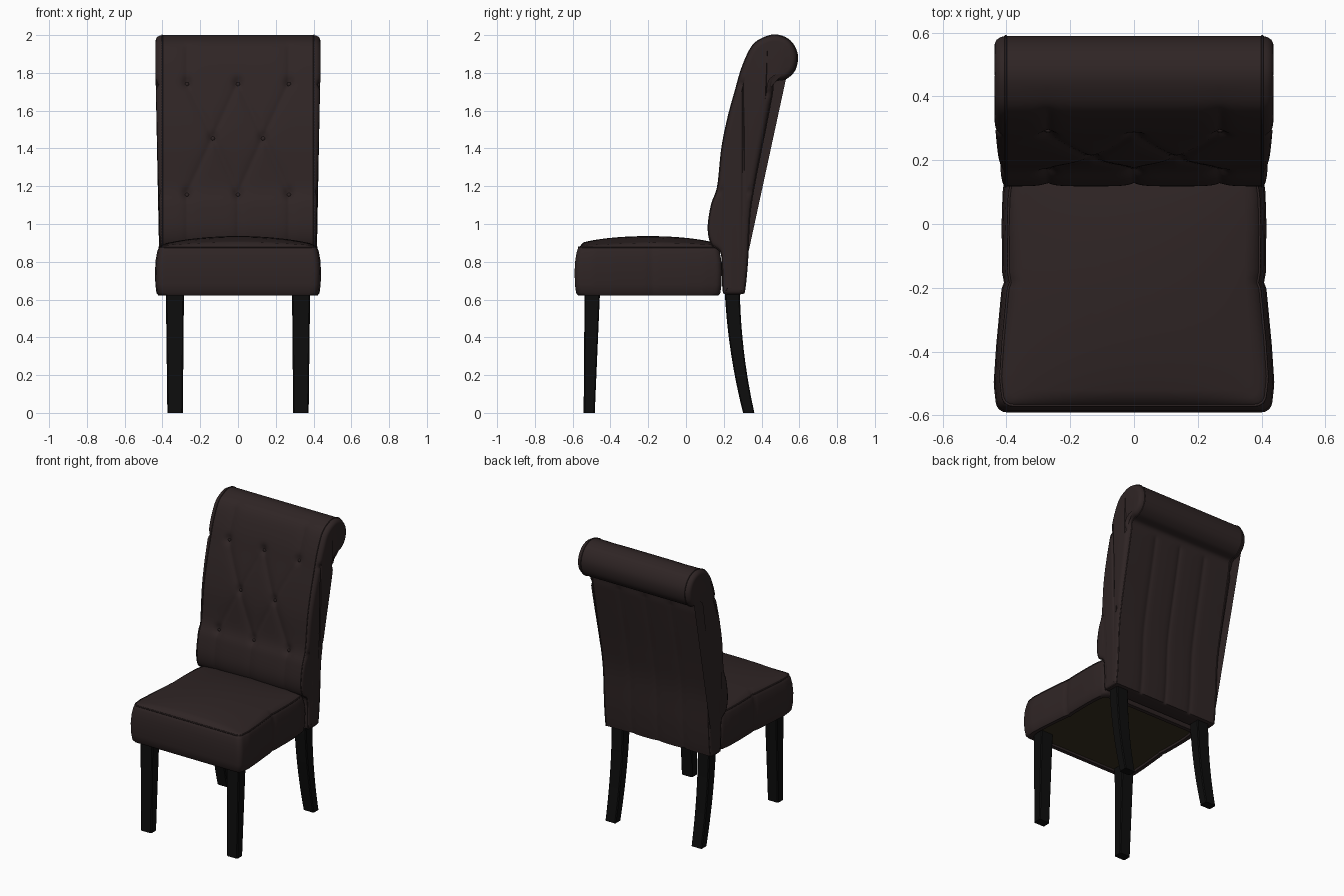
import bpy, bmesh, math
from mathutils import Vector

if "Cube" in bpy.data.objects:
    bpy.data.objects.remove(bpy.data.objects["Cube"])


def material(name, rgb):
    m = bpy.data.materials.new(name)
    m.diffuse_color = (*rgb, 1)
    m.use_nodes = True
    m.node_tree.nodes["Principled BSDF"].inputs["Base Color"].default_value = m.diffuse_color
    return m


LEATHER = material("dark_brown_leather", (0.028, 0.018, 0.018))
WOOD = material("black_wood", (0.004, 0.004, 0.004))
LINING = material("olive_lining", (0.040, 0.031, 0.014))


def finish(bm, name, mats, angle=40):
    bmesh.ops.recalc_face_normals(bm, faces=bm.faces[:])
    me = bpy.data.meshes.new(name)
    bm.to_mesh(me)
    bm.free()
    ob = bpy.data.objects.new(name, me)
    bpy.context.collection.objects.link(ob)
    for m in mats:
        me.materials.append(m)
    bpy.ops.object.select_all(action='DESELECT')
    ob.select_set(True)
    bpy.context.view_layer.objects.active = ob
    bpy.ops.object.shade_smooth_by_angle(angle=math.radians(angle))
    return ob


def bridge(bm, a, b):
    n = len(a)
    return [bm.faces.new((a[i], a[(i + 1) % n], b[(i + 1) % n], b[i])) for i in range(n)]


def lerp(table, v):
    if v <= table[0][0]:
        return table[0][1]
    for (a, fa), (b, fb) in zip(table, table[1:]):
        if v <= b:
            return fa + (fb - fa) * (v - a) / (b - a)
    return table[-1][1]


def smooth_loop(pts, count):
    # closed Catmull-Rom curve, resampled evenly
    dense, n = [], len(pts)
    for i in range(n):
        p0, p1, p2, p3 = (Vector(pts[(i + k - 1) % n]) for k in range(4))
        for s in range(16):
            t = s / 16
            dense.append(0.5 * (2 * p1 + (p2 - p0) * t + (2 * p0 - 5 * p1 + 4 * p2 - p3) * t * t
                                + (3 * p1 - p0 - 3 * p2 + p3) * t ** 3))
    dense.append(dense[0])
    lens = [0]
    for a, b in zip(dense, dense[1:]):
        lens.append(lens[-1] + (b - a).length)
    out, j = [], 0
    for i in range(count):
        d = lens[-1] * i / count
        while lens[j + 1] < d:
            j += 1
        out.append(dense[j].lerp(dense[j + 1], (d - lens[j]) / (lens[j + 1] - lens[j])))
    return out


def welt(name, pts, radius=0.004):
    # thin sewn piping along a closed path
    cu = bpy.data.curves.new(name, 'CURVE')
    cu.dimensions = '3D'
    cu.bevel_depth = radius
    cu.bevel_resolution = 1
    sp = cu.splines.new('POLY')
    sp.points.add(len(pts) - 1)
    for p, c in zip(sp.points, pts):
        p.co = (*c, 1)
    sp.use_cyclic_u = True
    cu.materials.append(LEATHER)
    ob = bpy.data.objects.new(name, cu)
    bpy.context.collection.objects.link(ob)
    bpy.ops.object.select_all(action='DESELECT')
    ob.select_set(True)
    bpy.context.view_layer.objects.active = ob
    bpy.ops.object.convert(target='MESH')


# --- scroll backrest: side profile (y, z), up the front and down the rear
PROFILE = [(.197, .645), (.193, .75), (.185, .85), (.135, .895), (.118, .98), (.135, 1.1), (.168, 1.2),
           (.19, 1.4), (.222, 1.56), (.26, 1.7), (.298, 1.83), (.35, 1.94), (.41, 1.985), (.48, 2.0),
           (.55, 1.97), (.588, 1.9), (.578, 1.82), (.53, 1.77), (.468, 1.752), (.455, 1.68), (.42, 1.5),
           (.37, 1.25), (.338, 1.05), (.325, .8), (.31, .65), (.295, .632), (.21, .632)]
loop = smooth_loop(PROFILE, 200)
N = len(loop)
inward = []
for i in range(N):
    t = (loop[(i + 1) % N] - loop[i - 1]).normalized()
    inward.append(Vector((t.y, -t.x)))

# tufting: buttons and the creases joining them
BUTTONS = [(x, z) for z in (1.75, 1.165) for x in (-.27, 0, .27)] + [(-.133, 1.46), (.133, 1.46)]
CREASES = [((s * .133, 1.46), (s * x, z)) for s in (-1, 1) for x in (0, .27) for z in (1.75, 1.165)]
CREASES += [((x, 1.165), (x, .9)) for x in (-.27, 0, .27)]
CREASES += [((x, 1.75), (x, 1.93)) for x in (-.27, .27)]


def seg_dist(p, a, b):
    a, b = Vector(a), Vector(b)
    t = max(0, min(1, (p - a).dot(b - a) / (b - a).length_squared))
    return (p - a - (b - a) * t).length


def dent(x, z, nrm):
    p = Vector((x, z))
    if nrm.x > .3 and z > .88:        # tufted front
        d = min(seg_dist(p, a, b) for a, b in CREASES)
        k = min((p - Vector(b)).length for b in BUTTONS)
        return .011 * math.exp(-d / .022) + .016 * math.exp(-(k / .025) ** 2)
    if nrm.x < -.5 and z < 1.72:      # channelled rear
        d = min(abs(x - c) for c in (-.2, 0, .2))
        return .008 * math.exp(-d / .02)
    return 0


HALF, COLS = .402, 90
bm = bmesh.new()
rings = []
for c in range(COLS + 1):
    x = -HALF + 2 * HALF * c / COLS
    ring = []
    for p, n in zip(loop, inward):
        q = p + n * dent(x, p.y, n)
        ring.append(bm.verts.new((x, q.x, q.y)))
    rings.append(ring)
for a, b in zip(rings, rings[1:]):
    bridge(bm, a, b)

# padded side panels, pinched at two cross seams
for s, edge in ((-1, rings[0]), (1, rings[-1])):
    prev = edge
    for inset, rise in ((.004, .45), (.012, .8), (.022, .95), (.032, 1)):
        ring = []
        for p, n in zip(loop, inward):
            q = p + n * inset
            b = lerp([(.64, .012), (1.0, .013), (1.3, .022), (1.85, .036), (2, .034)], q.y)
            seam = min(abs(q.y - 1.17), abs(q.y - 1.72 + .35 * (q.x - .35)))
            b *= 1 - .45 * math.exp(-(seam / .018) ** 2)
            ring.append(bm.verts.new((s * (HALF + b * rise), q.x, q.y)))
        bridge(bm, prev, ring)
        prev = ring
    cap = bm.faces.new(prev)
    bmesh.ops.triangulate(bm, faces=[cap])
finish(bm, "backrest", [LEATHER], 50)
for s, side in ((-1, "left"), (1, "right")):
    welt("backrest_welt_" + side, [(s * HALF, p.x, p.y) for p in loop])

# upholstery buttons on the front of the backrest
bm = bmesh.new()
for x, z in BUTTONS:
    i = min((k for k in range(N) if inward[k].x > .3), key=lambda k: abs(loop[k].y - z))
    q = loop[i] + inward[i] * .022
    new = bmesh.ops.create_uvsphere(bm, u_segments=12, v_segments=8, radius=.011)["verts"]
    for v in new:
        v.co = Vector((v.co.x + x, v.co.y * .6 + q.x, v.co.z + q.y))
finish(bm, "tufting_buttons", [LEATHER])

# --- seat cushion: stacked rounded outlines
CY, HX, HY, R = -.2, .44, .39, .03
WIDTH = [(-.59, .43), (-.5, .44), (-.38, .432), (-.18, .413), (0, .415), (.1, .412), (.19, .40)]


def seat_outline():
    pts = []
    for k, (sx, sy) in enumerate(((1, 1), (-1, 1), (-1, -1), (1, -1))):
        for j in range(6):
            a = math.radians(90 * k + 18 * j)
            pts.append(Vector((sx * (HX - R) + R * math.cos(a), sy * (HY - R) + R * math.sin(a))))
    out = []
    for i, a in enumerate(pts):
        b = pts[(i + 1) % len(pts)]
        steps = 44 if i % 6 == 5 else 1
        out += [a.lerp(b, s / steps) for s in range(steps)]
    for p in out:
        y = p.y + CY
        p.x *= (lerp(WIDTH, y) - .006 * math.exp(-((y + .18) / .014) ** 2)) / HX
    return out


outline = seat_outline()


def seat_ring(bm, inset, z, crown=0):
    fx, fy = 1 - inset / HX, 1 - inset / HY
    ring = []
    for p in outline:
        u, v = p.x * fx / HX, p.y * fy / HY
        h = crown * max(0, 1 - u * u) ** .8 * max(0, 1 - v * v) ** .6
        ring.append(bm.verts.new((p.x * fx, CY + p.y * fy, z + h)))
    return ring


bm = bmesh.new()
layers = [(.05, .635), (.045, .622), (.018, .622), (.008, .635), (.002, .68), (0, .75), (.004, .81),
          (.012, .855), (.02, .875), (.03, .884)]
stack = [seat_ring(bm, i, z) for i, z in layers]
stack += [seat_ring(bm, i, .88, .056) for i in (.045, .07, .11, .16, .22, .28, .34, .38)]
for a, b in zip(stack, stack[1:]):
    bridge(bm, a, b)
bm.faces.new(stack[-1])
bm.faces.new(stack[0]).material_index = 1      # lining under the seat
finish(bm, "seat", [LEATHER, LINING], 50)
welt("seat_welt", [(p.x * (1 - .022 / HX), CY + p.y * (1 - .022 / HY), .877) for p in outline], .0045)


# --- legs: square sections (z, x centre, half x, y front, y rear)
def leg(name, side, sections):
    bm = bmesh.new()
    rings = []
    for z, xc, hx, y0, y1 in sections:
        c = .006
        corners = [(-hx + c, y0), (hx - c, y0), (hx, y0 + c), (hx, y1 - c),
                   (hx - c, y1), (-hx + c, y1), (-hx, y1 - c), (-hx, y0 + c)]
        rings.append([bm.verts.new((side * xc + x, y, z)) for x, y in corners])
    for a, b in zip(rings, rings[1:]):
        bridge(bm, a, b)
    bm.faces.new(rings[0])
    bm.faces.new(rings[-1])
    finish(bm, name, [WOOD], 30)


FRONT = [(0, .333, .041, -.542, -.483), (.645, .334, .048, -.537, -.455)]
REAR = []
for k in range(13):
    z = .65 * k / 12
    t = 1 - z / .65
    start = .205 + .03 * t + .067 * t ** 2
    REAR.append((z, .333, .040 + .006 * (1 - t), start, start + .08 - .02 * t))
for s, side in ((-1, "left"), (1, "right")):
    leg("front_leg_" + side, s, FRONT)
    leg("rear_leg_" + side, s, REAR)
